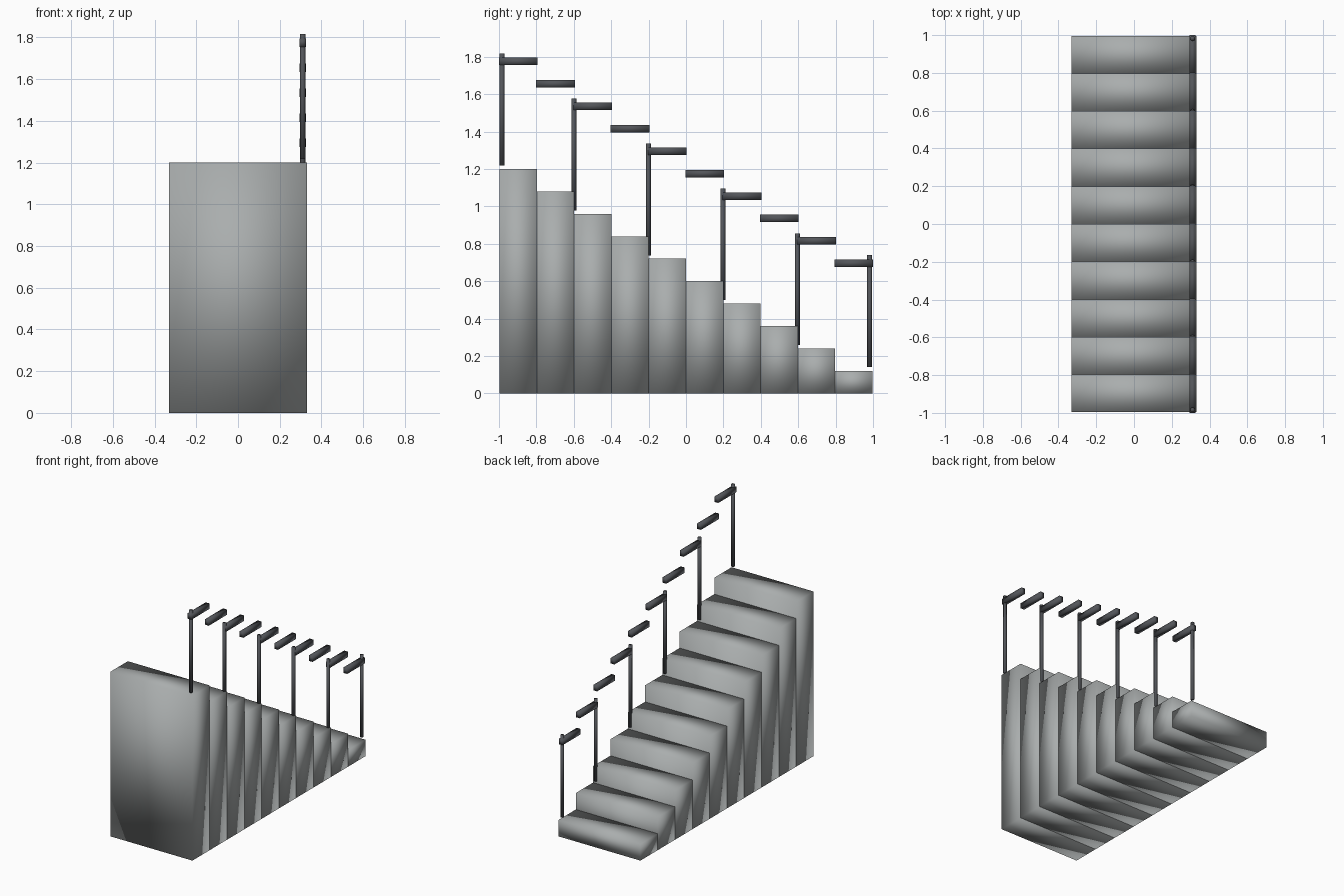
import bpy
import bmesh
from mathutils import Matrix

if "Cube" in bpy.data.objects:
    bpy.data.objects.remove(bpy.data.objects["Cube"], do_unlink=True)

STEPS = 10
PITCH = 0.1992
RISE = 0.12
WIDTH = 0.66
RAIL_X = 0.31


def material(name, color):
    mat = bpy.data.materials.new(name)
    mat.use_nodes = True
    mat.diffuse_color = color
    mat.node_tree.nodes["Principled BSDF"].inputs["Base Color"].default_value = color
    return mat


def finish(name, bm, location, mat):
    """Turn the mesh into a fully smooth-shaded object."""
    for face in bm.faces:
        face.smooth = True
    mesh = bpy.data.meshes.new(name)
    bm.to_mesh(mesh)
    bm.free()
    mesh.materials.append(mat)
    obj = bpy.data.objects.new(name, mesh)
    obj.location = location
    bpy.context.collection.objects.link(obj)
    return obj


def box(name, size, location, mat):
    bm = bmesh.new()
    bmesh.ops.create_cube(bm, size=1, matrix=Matrix.Diagonal((*size, 1)))
    return finish(name, bm, location, mat)


def post(name, y, bottom, height, mat):
    bm = bmesh.new()
    bmesh.ops.create_cone(bm, cap_ends=True, segments=8, radius1=0.013,
                          radius2=0.013, depth=height)
    return finish(name, bm, (RAIL_X, y, bottom + height / 2), mat)


stone = material("grey stone", (0.40, 0.42, 0.42, 1))
metal = material("dark metal", (0.085, 0.09, 0.1, 1))

# Solid steps falling toward the back, each with its handrail piece
for i in range(STEPS):
    y = (i - (STEPS - 1) / 2) * PITCH
    height = RISE * (STEPS - i)
    box(f"step_{i + 1}", (WIDTH, PITCH, height), (0, y, height / 2), stone)
    box(f"handrail_{i + 1}", (0.03, 0.2072, 0.04),
        (RAIL_X, y, height + 0.575), metal)

# Posts at every second step, plus one at each end
for i in range(0, STEPS, 2):
    y = -0.984 if i == 0 else (i - STEPS / 2) * PITCH - 0.002
    post(f"post_{i // 2 + 1}", y, RISE * (STEPS - i) + 0.018, 0.598, metal)
post("post_end", 0.982, RISE + 0.022, 0.598, metal)
